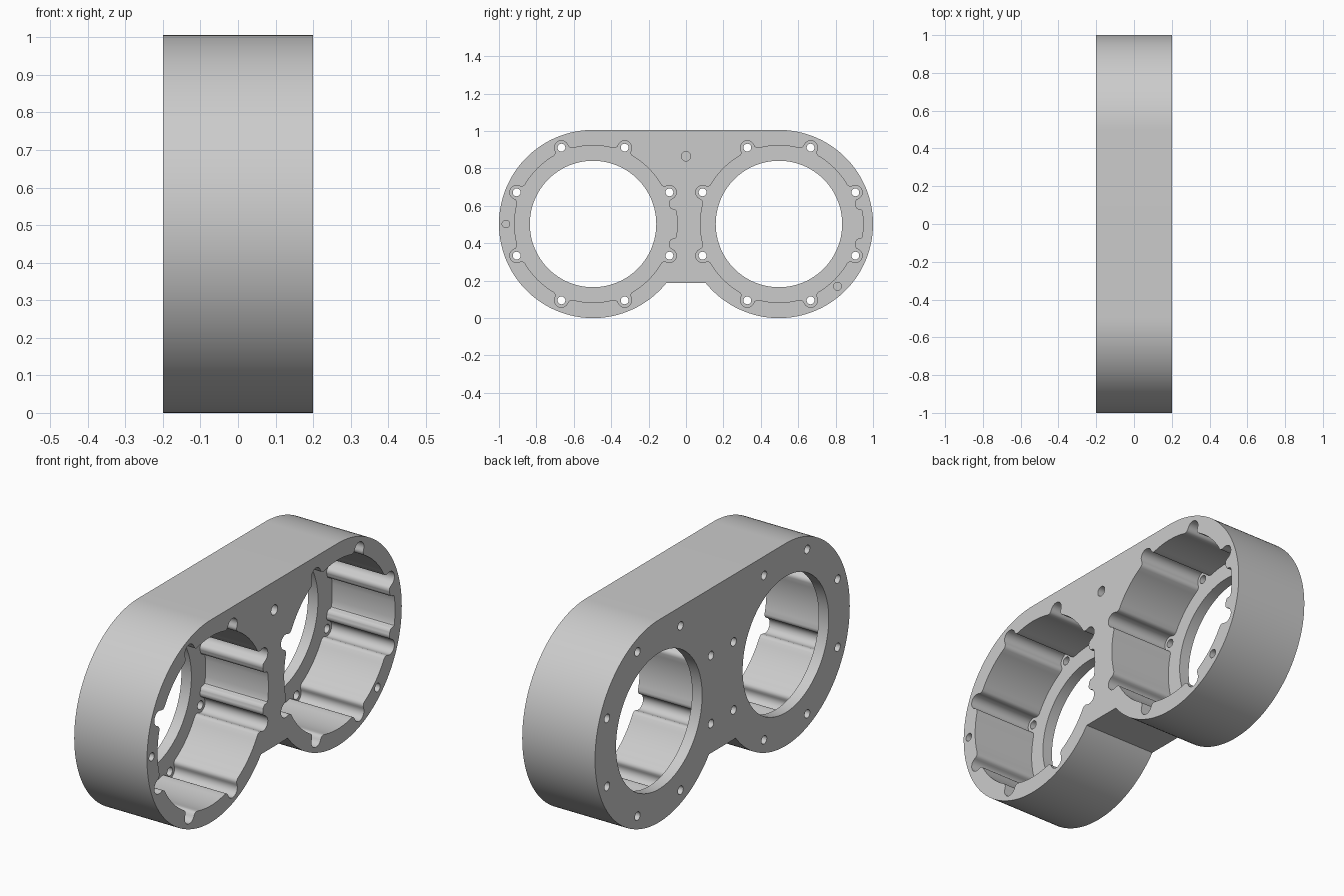
import bpy, bmesh
from math import sin, cos, pi, radians, sqrt, hypot, atan2

if "Cube" in bpy.data.objects:
    bpy.data.objects.remove(bpy.data.objects["Cube"])

CY, CZ, R = 0.497, 0.503, 0.503      # ring centre offset, height, outer radius
X0, X1, FLOOR = -0.2, 0.2, -0.145    # back face, front face, pocket floor
POCKET_R, BORE_R, BOLT_R = 0.42, 0.338, 0.442


def arc(y, z, r, a0, a1, n):
    return [(y + r * cos(a0 + (a1 - a0) * i / n), z + r * sin(a0 + (a1 - a0) * i / n))
            for i in range(n + 1)]


def circle(y, z, r, n):
    return arc(y, z, r, 0, 2 * pi, n)[:-1]


def prisms(name, items):
    """One object from (outline in yz, x start, x end) prisms."""
    bm = bmesh.new()
    for pts, xa, xb in items:
        f = bm.faces.new([bm.verts.new((xa, y, z)) for y, z in pts])
        ext = bmesh.ops.extrude_face_region(bm, geom=[f])["geom"]
        moved = [v for v in ext if isinstance(v, bmesh.types.BMVert)]
        bmesh.ops.translate(bm, verts=moved, vec=(xb - xa, 0, 0))
    bmesh.ops.recalc_face_normals(bm, faces=bm.faces)
    me = bpy.data.meshes.new(name)
    bm.to_mesh(me)
    bm.free()
    ob = bpy.data.objects.new(name, me)
    bpy.context.collection.objects.link(ob)
    return ob


def pocket_outline(cy):
    """Round pocket with eight screw grooves and one shallow side notch."""
    flare = [(0.4164, 0.055), (0.4195, 0.0475), (0.425, 0.0415), (0.432, 0.038)]
    groove = [(u, -v) for u, v in flare]
    groove += arc(BOLT_R, 0, 0.037, -pi / 2, pi / 2, 14)
    groove += flare[::-1]
    half = [(0.410, 0.092), (0.415, 0.083), (0.422, 0.079), (0.434, 0.078),
            (0.442, 0.074), (0.4455, 0.065)]
    notch = [(u, -v) for u, v in half]
    notch += [(sqrt(0.45 ** 2 - v * v), v) for v in (-0.04, -0.02, 0, 0.02, 0.04)]
    notch += half[::-1]
    features = [(0, notch)] + [(radians(22.5 + 45 * k), groove) for k in range(8)]
    pts = []
    for i, (a, shape) in enumerate(features):
        pts += [(u * cos(a) - v * sin(a), u * sin(a) + v * cos(a)) for u, v in shape]
        # wall arc on to the next feature
        na, nshape = features[(i + 1) % 9]
        end = a + atan2(shape[-1][1], shape[-1][0])
        start = na + atan2(nshape[0][1], nshape[0][0]) + (2 * pi if i == 8 else 0)
        pts += arc(0, 0, POCKET_R, end, start, 10)[1:-1]
    return [(cy + y, CZ + z) for y, z in pts]


# Outer body: two round ends, flat top, short flat web below
WEB_Y = 0.105
a = atan2(-sqrt(R * R - (CY - WEB_Y) ** 2), WEB_Y - CY)
right = arc(CY, CZ, R, a, pi / 2, 100)
left = [(-y, z) for y, z in reversed(right)]
body = prisms("twin_ring_housing", [(right + left, X0, X1)])

# Cutters: pockets, through bores, screw holes and locating pin holes
pockets = prisms("pocket_cutter", [(pocket_outline(c), FLOOR, X1 + 0.1) for c in (-CY, CY)])
bores = prisms("bore_cutter", [(circle(c, CZ, BORE_R, 128), X0 - 0.1, X1 + 0.1)
                               for c in (-CY, CY)])
holes = []
for c in (-CY, CY):
    for k in range(8):
        t = radians(22.5 + 45 * k)
        holes.append((circle(c + BOLT_R * cos(t), CZ + BOLT_R * sin(t), 0.021, 24),
                      X0 - 0.1, 0))
for y, z, r in ((0, 0.865, 0.025), (-0.963, CZ, 0.02), (0.81, 0.17, 0.021)):
    holes.append((circle(y, z, r, 24), 0.08, X1 + 0.1))
screws = prisms("hole_cutter", holes)

# Apply the cuts
bpy.context.view_layer.objects.active = body
body.select_set(True)
for cutter in (pockets, bores, screws):
    cutter.hide_render = True
    m = body.modifiers.new(cutter.name, "BOOLEAN")
    m.operation, m.solver, m.object = "DIFFERENCE", "EXACT", cutter
    bpy.ops.object.modifier_apply(modifier=m.name)
    bpy.data.objects.remove(cutter)

bpy.ops.object.shade_smooth_by_angle(angle=radians(35))
